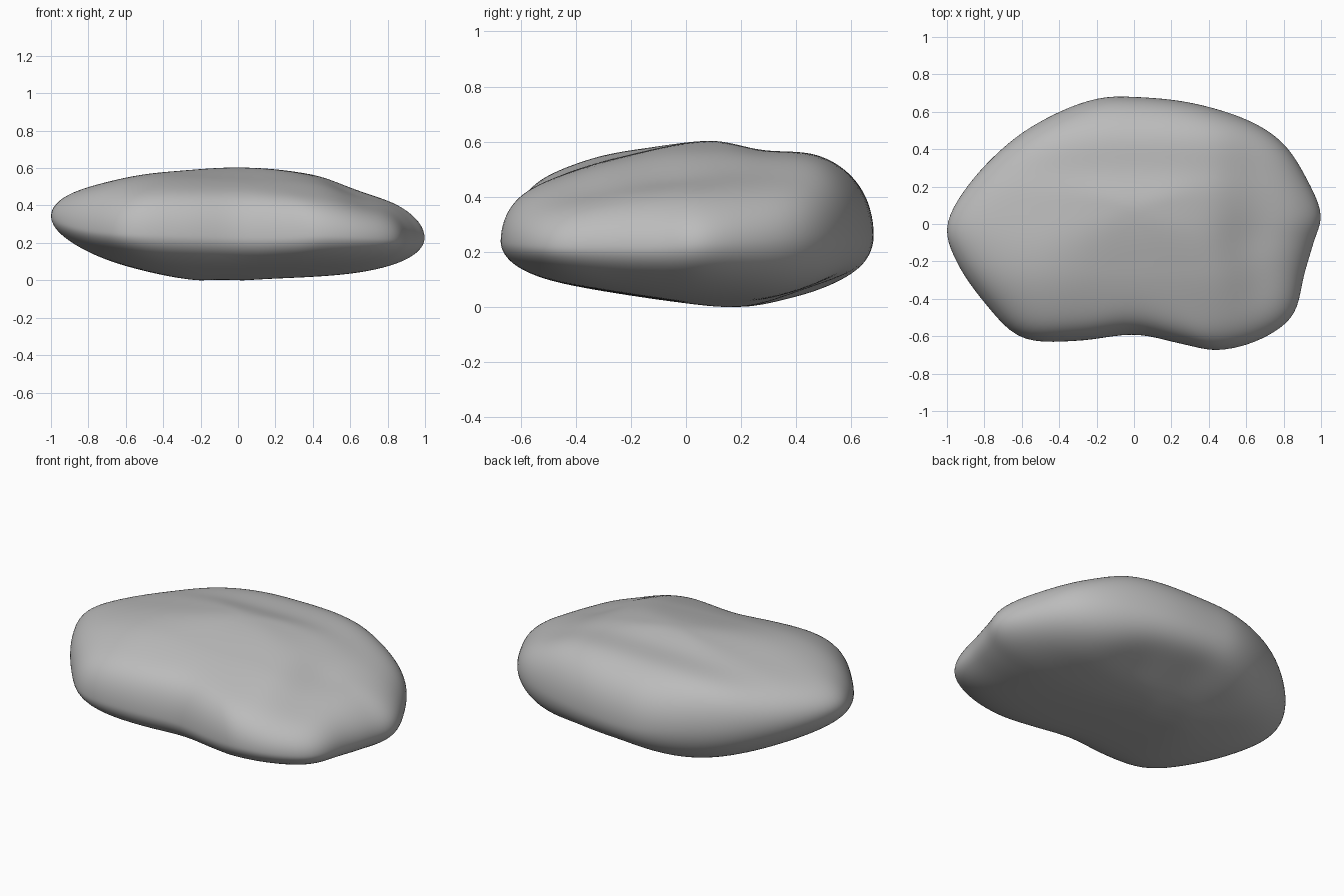
import bpy, bmesh, math
from mathutils import Vector

cube = bpy.data.objects.get("Cube")
if cube:
    bpy.data.objects.remove(cube, do_unlink=True)

# Widest contour of the stone, counter-clockwise from its left tip: x, y, height
RIM = [Vector(p) for p in (
    (1, .05, .23), (.93, .23, .24), (.8, .43, .26), (.6, .56, .27), (.3, .65, .27),
    (0, .68, .26), (-.2, .67, .27), (-.42, .59, .29), (-.65, .45, .31), (-.87, .23, .33),
    (-1, 0, .35), (-.95, -.2, .31), (-.8, -.42, .27), (-.6, -.61, .25), (-.3, -.625, .24),
    (0, -.59, .23), (.25, -.64, .23), (.45, -.675, .24), (.67, -.62, .23),
    (.85, -.49, .22), (.91, -.27, .22), (.96, -.1, .22))]

# Gentle height profiles of the upper and lower surfaces along each axis
PEAK = .605
TOP_X = [(-1, .47), (-.8, .505), (-.4, .57), (0, PEAK), (.4, .565), (.65, .48), (.85, .425), (1, .375)]
TOP_Y = [(-.7, .43), (-.5, .475), (-.25, .545), (.08, PEAK), (.28, .57), (.48, .555), (.7, .48)]
LOW_X = [(-1, .2), (-.6, .075), (-.2, 0), (.2, .01), (.6, .035), (1, .09)]
LOW_Y = [(-.7, .13), (-.4, .075), (0, .015), (.2, 0), (.4, .03), (.7, .085)]


def spline(a, b, c, d, t):
    """Smooth curve from b to c through four neighbours."""
    return b + (c - a) * (t / 2) + (a * 2 - b * 5 + c * 4 - d) * (t * t / 2) \
        + ((b - c) * 3 + d - a) * (t ** 3 / 2)


def rim_at(angle):
    n = len(RIM)
    u = (angle / math.tau) % 1 * n
    i = int(u)
    return spline(*(RIM[(i + k) % n] for k in (-1, 0, 1, 2)), u - i)


def profile(points, v):
    """Smooth interpolation of a height profile."""
    last = len(points) - 1
    v = min(max(v, points[0][0]), points[-1][0])
    i = max(k for k in range(last) if points[k][0] <= v)

    def slope(k):
        (x0, z0), (x1, z1) = points[max(k - 1, 0)], points[min(k + 1, last)]
        return (z1 - z0) / (x1 - x0)

    (x0, z0), (x1, z1) = points[i], points[i + 1]
    h = x1 - x0
    t = (v - x0) / h
    ease = t * t * (3 - 2 * t)
    return z0 + (z1 - z0) * ease + h * t * (1 - t) * (slope(i) * (1 - t) - slope(i + 1) * t)


def bump(x, y, cx, cy, size):
    return math.exp(-((x - cx) ** 2 + (y - cy) ** 2) / size ** 2)


def upper(x, y):
    """Domed top with a raised right shoulder and a groove on the left."""
    z = PEAK - math.hypot(PEAK - profile(TOP_X, x), PEAK - profile(TOP_Y, y)) + .04 * x * y
    groove = bump(x, y, .6, -.1, .16) + bump(x, y, .66, -.35, .16)
    return z + .025 * bump(x, y, -.48, -.28, .3) - .02 * groove


def lower(x, y):
    """Rounded underside with a hollow below the back."""
    hollow = bump(x, y, .3, .5, .2) + bump(x, y, 0, .53, .2)
    return math.hypot(profile(LOW_X, x), profile(LOW_Y, y)) + .03 * hollow


# Stone body: a sphere moulded between the two surfaces
bm = bmesh.new()
bmesh.ops.create_uvsphere(bm, u_segments=128, v_segments=96, radius=1)
for v in bm.verts:
    s = min(math.hypot(v.co.x, v.co.y), 1)
    edge = rim_at(math.atan2(v.co.y, v.co.x))
    x, y = edge.x * s, edge.y * s
    surface, fullness = (upper(x, y), 10) if v.co.z > 0 else (lower(x, y), 8)
    rise = math.sqrt(max(1 - s ** fullness, 0))
    v.co = (x, y, edge.z + (surface - edge.z) * rise)

# Soften the surface and rest the stone on the ground
for step in range(4):
    bmesh.ops.smooth_vert(bm, verts=bm.verts, factor=.5, use_axis_x=True, use_axis_y=True, use_axis_z=True)
ground = min(v.co.z for v in bm.verts)
bmesh.ops.translate(bm, verts=bm.verts, vec=(0, 0, -ground))
for f in bm.faces:
    f.smooth = True
mesh = bpy.data.meshes.new("stone")
bm.to_mesh(mesh)
bm.free()
stone = bpy.data.objects.new("stone", mesh)
bpy.context.collection.objects.link(stone)

# Plain grey stone colour
grey = bpy.data.materials.new("stone_grey")
grey.use_nodes = True
colour = (.5, .5, .5, 1)
grey.diffuse_color = colour
grey.node_tree.nodes["Principled BSDF"].inputs["Base Color"].default_value = colour
mesh.materials.append(grey)
